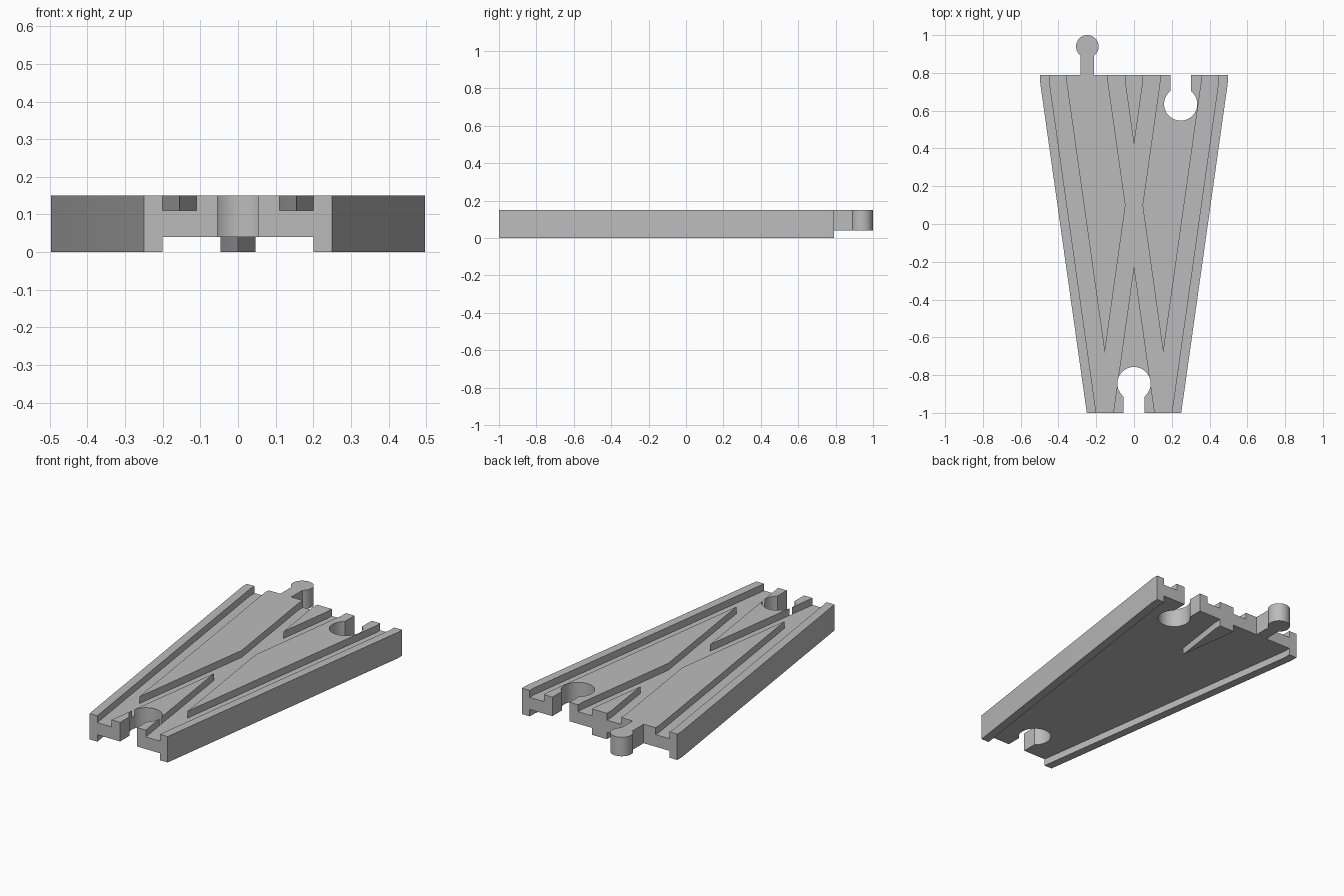
import bpy, bmesh, math

cube = bpy.data.objects.get("Cube")
if cube:
    bpy.data.objects.remove(cube, do_unlink=True)

# Shared dimensions
FRONT, KINK, BACK = -1.0, 0.75, 0.79
TOP, FLOOR, CAVITY = 0.15, 0.11, 0.04
SHIFT = 0.247                       # sideways drift of each branch
SLOPE = SHIFT / (KINK - FRONT)
OVER = 0.06                         # cutter overshoot

grey = bpy.data.materials.new("plain grey")
grey.use_nodes = True
color = (0.5, 0.5, 0.5, 1)
grey.diffuse_color = color
grey.node_tree.nodes["Principled BSDF"].inputs["Base Color"].default_value = color


def prism(name, outline, z0, z1):
    """Extrude a flat outline between two heights."""
    bm = bmesh.new()
    face = bm.faces.new([bm.verts.new((x, y, z0)) for x, y in outline])
    new = bmesh.ops.extrude_face_region(bm, geom=[face])["geom"]
    bmesh.ops.translate(bm, vec=(0, 0, z1 - z0),
                        verts=[v for v in new if isinstance(v, bmesh.types.BMVert)])
    bmesh.ops.recalc_face_normals(bm, faces=bm.faces)
    mesh = bpy.data.meshes.new(name)
    bm.to_mesh(mesh)
    bm.free()
    mesh.materials.append(grey)
    obj = bpy.data.objects.new(name, mesh)
    bpy.context.collection.objects.link(obj)
    return obj


def strip(x0, x1, side):
    """Outline of a band following one branch, bent straight at the back."""
    drift = side * SHIFT
    lead = side * SLOPE * OVER
    return [(x0 - lead, FRONT - OVER), (x1 - lead, FRONT - OVER),
            (x1 + drift, KINK), (x1 + drift, BACK + OVER),
            (x0 + drift, BACK + OVER), (x0 + drift, KINK)]


def keyhole(x, y, direction, half, radius, reach, start=0.0):
    """Neck with a round end, pointing along +y or -y."""
    a = math.asin(half / radius)
    n = 40
    pts = [(-half, start)]
    for i in range(n + 1):
        t = a + (2 * math.pi - 2 * a) * i / n
        pts.append((-radius * math.sin(t), reach - radius * math.cos(t)))
    pts.append((half, start))
    return [(x + px, y + direction * py) for px, py in pts]


def carve(target, cutter):
    cutter.hide_render = True
    mod = target.modifiers.new("cut", 'BOOLEAN')
    mod.operation, mod.solver, mod.object = 'DIFFERENCE', 'EXACT', cutter
    bpy.context.view_layer.objects.active = target
    bpy.ops.object.modifier_apply(modifier=mod.name)
    bpy.data.objects.remove(cutter, do_unlink=True)


# Flared slab
half_outline = [(0.25, FRONT), (0.25 + SHIFT, KINK), (0.25 + SHIFT, BACK)]
body = prism("track_body",
             half_outline + [(-x, y) for x, y in reversed(half_outline)], 0, TOP)

# Wheel grooves on top and hollow underside, for both branches
for side in (-1, 1):
    for x0 in (-0.2, 0.11):
        carve(body, prism("groove_cutter", strip(x0, x0 + 0.09, side), FLOOR, TOP + OVER))
    carve(body, prism("hollow_cutter", strip(-0.2, 0.2, side), -OVER, CAVITY))

# Connector sockets
for x, y, direction in ((0, FRONT, 1), (SHIFT, BACK, -1)):
    carve(body, prism("socket_cutter",
                      keyhole(x, y, direction, 0.055, 0.088, 0.155, -OVER),
                      -OVER, TOP + OVER))

# Connector peg
peg = prism("connector_peg", keyhole(-SHIFT, BACK, 1, 0.035, 0.06, 0.15), CAVITY, TOP)

# Smooth the round walls only
bpy.ops.object.select_all(action='DESELECT')
for obj in (body, peg):
    obj.select_set(True)
bpy.context.view_layer.objects.active = body
bpy.ops.object.shade_smooth_by_angle(angle=math.radians(30))
